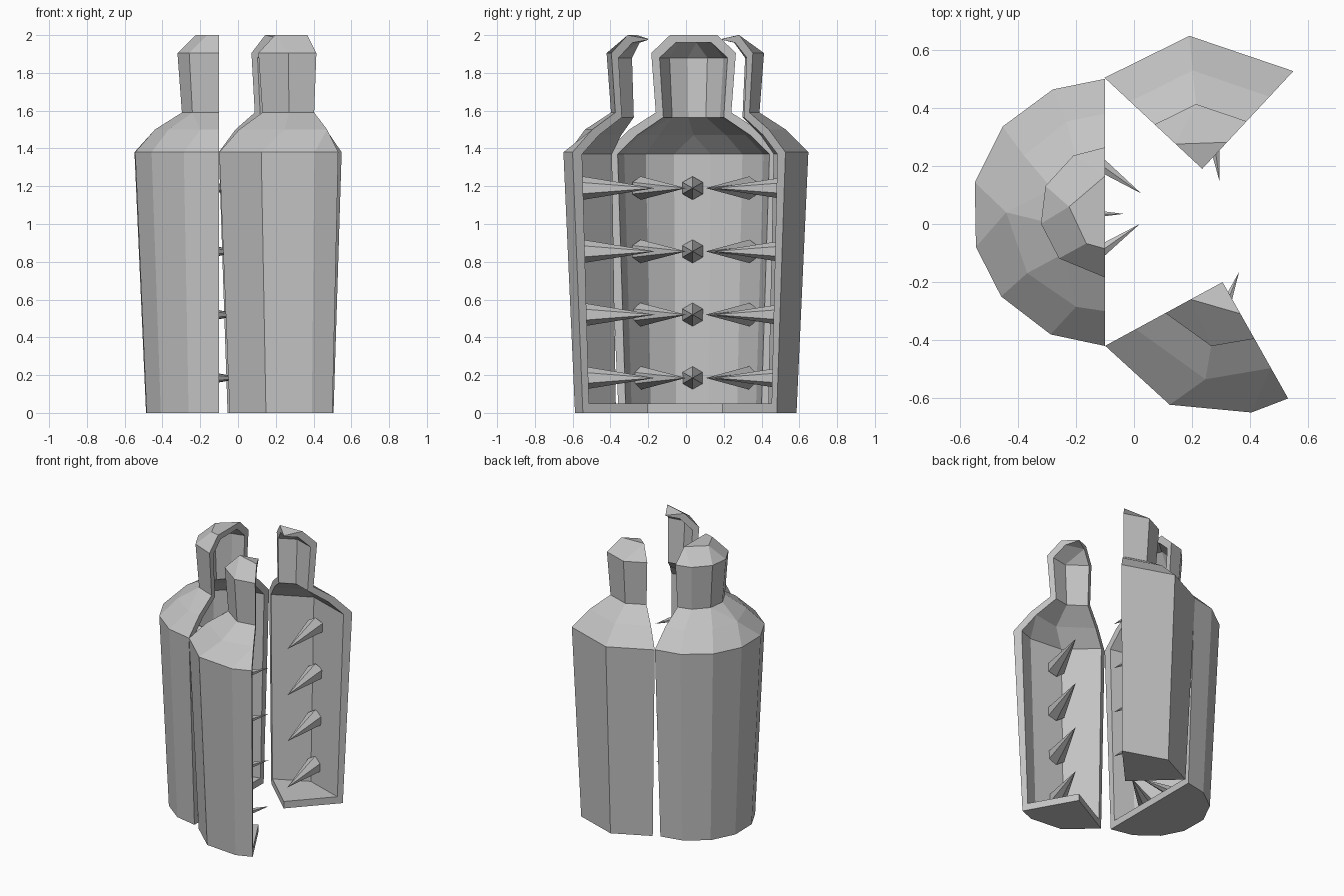
import bpy, bmesh
from math import cos, sin, radians
from mathutils import Vector, Matrix

cube = bpy.data.objects.get("Cube")
if cube:
    bpy.data.objects.remove(cube, do_unlink=True)

grey = bpy.data.materials.new("iron_grey")
grey.use_nodes = True
colour = (0.55, 0.55, 0.55, 1)
grey.diffuse_color = colour
grey.node_tree.nodes["Principled BSDF"].inputs["Base Color"].default_value = colour

# Wall section as (radius, height), running from the floor edge to the crown edge
OUTER = [(.397, 0), (.46, 1.38), (.34, 1.5), (.2, 1.59), (.224, 1.905), (.125, 2)]
INNER = [(.36, .05), (.402, 1.37), (.3, 1.47), (.16, 1.565), (.18, 1.88), (.095, 1.96)]
ROWS = [.185, .52, .855, 1.19]


def finish(bm, name):
    bmesh.ops.recalc_face_normals(bm, faces=bm.faces)
    mesh = bpy.data.meshes.new(name)
    bm.to_mesh(mesh)
    bm.free()
    mesh.materials.append(grey)
    obj = bpy.data.objects.new(name, mesh)
    bpy.context.collection.objects.link(obj)


def shell(name, centre, body, shoulder, neck, crown, tips):
    """Hollow wedge of a bottle-shaped case; higher levels use fewer corners."""
    bm = bmesh.new()
    levels = [body, body, shoulder, neck, neck, crown]

    def section(profile, floor, tip, angle):
        points = [(*centre, floor)]
        for (r, z), corners in zip(profile, levels):
            a = radians(min(corners, key=lambda c: abs(c - angle)))
            points.append((centre[0] + r * cos(a), centre[1] + r * sin(a), z))
        points.append((*centre, tip))
        return [bm.verts.new(p) for p in points]

    outer = [section(OUTER, 0, tips[0], a) for a in body]
    inner = [section(INNER, .05, tips[1], a) for a in body]
    # skins, then the rims that join them at both cut edges
    strips = [pair for rings in (outer, inner) for pair in zip(rings, rings[1:])]
    strips += [(outer[0], inner[0]), (outer[-1], inner[-1])]
    for a, b in strips:
        for k in range(len(a) - 1):
            bm.faces.new((a[k], a[k + 1], b[k + 1], b[k]))
    bmesh.ops.remove_doubles(bm, verts=bm.verts, dist=.0005)
    finish(bm, name)


def spikes(name, pairs):
    """Rows of cones, each given by its base and tip in plan."""
    bm = bmesh.new()
    for base, tip in pairs:
        for z in ROWS:
            a, b = Vector((*base, z)), Vector((*tip, z))
            turn = (b - a).to_track_quat('Z', 'Y').to_matrix().to_4x4()
            bmesh.ops.create_cone(bm, cap_ends=True, segments=6, radius1=.062, radius2=0,
                                  depth=(b - a).length,
                                  matrix=Matrix.Translation((a + b) / 2) @ turn)
    finish(bm, name)


# Fixed half of the case
shell("back_shell", (-.1, .04),
      body=[90, 113, 140, 167, 195, 219, 246, 270],
      shoulder=[90, 113, 145, 180, 218, 253, 270],
      neck=[90, 119, 156, 190, 225, 270],
      crown=[90, 171, 239, 270], tips=(2, 1.96))

# Two opened doors
rear = [137, 95.5, 47]
shell("rear_door", (.235, .19), rear, rear, rear, [137, 47], tips=(1.98, 1.975))
front = [208.5, 260, 299.4]
shell("front_door", (.305, -.2), [208.5, 246.7, 282.5, 299.4], front, front,
      [208.5, 299.4], tips=(1.98, 1.975))

# Spikes pointing inwards from each wall
spikes("back_shell_spikes", [((-.465, .035), (-.035, .035)),
                             ((-.325, -.24), (.02, 0)),
                             ((-.30, .335), (.025, .105))])
spikes("rear_door_spikes", [((.24, .545), (.295, .145))])
spikes("front_door_spikes", [((.21, -.545), (.362, -.165))])
